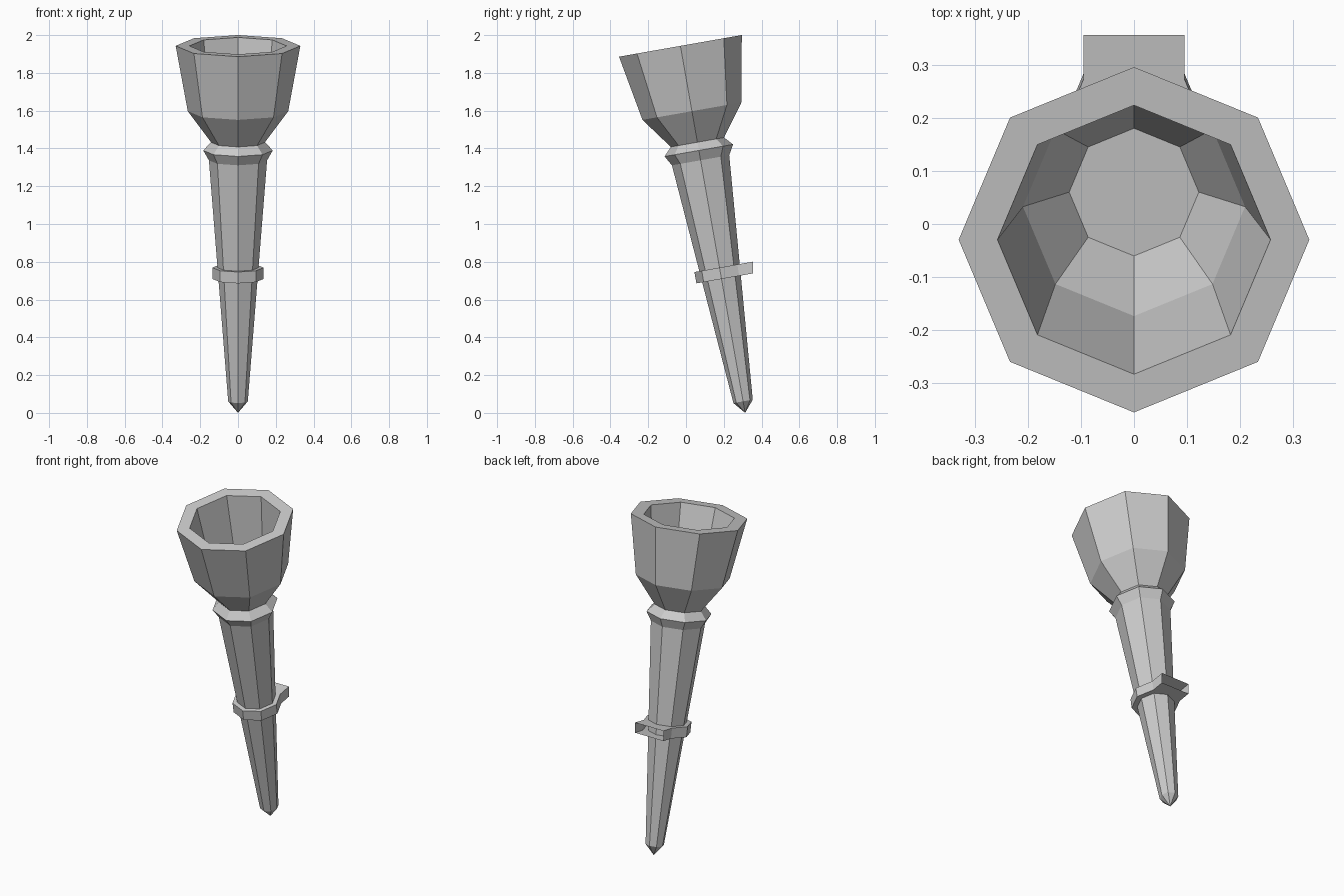
import bpy, bmesh
from math import sin, cos, pi, radians

if "Cube" in bpy.data.objects:
    bpy.data.objects.remove(bpy.data.objects["Cube"])

TILT = radians(10)
BASE_Y = 0.313
SIDES = 8


def finish(name, bm, recalc=True):
    if recalc:
        bmesh.ops.recalc_face_normals(bm, faces=bm.faces)
    mesh = bpy.data.meshes.new(name)
    bm.to_mesh(mesh)
    bm.free()
    ob = bpy.data.objects.new(name, mesh)
    bpy.context.collection.objects.link(ob)
    ob.location = (0, BASE_Y, 0)
    ob.rotation_euler = (TILT, 0, 0)
    return ob


def bridge(bm, a, b, skip=()):
    n = len(a)
    for i in range(n):
        if i not in skip:
            j = (i + 1) % n
            bm.faces.new((a[i], a[j], b[j], b[i]))


def lathe(name, profile, tip=None, floor=False):
    """Eight-sided turned shape from (radius, height) pairs."""
    bm = bmesh.new()
    rings = [[bm.verts.new((r * cos(2 * pi * i / SIDES), r * sin(2 * pi * i / SIDES), h))
              for i in range(SIDES)] for r, h in profile]
    for a, b in zip(rings, rings[1:]):
        bridge(bm, a, b)
    if tip is not None:
        t = bm.verts.new((0, 0, tip))
        for i in range(SIDES):
            bm.faces.new((t, rings[0][(i + 1) % SIDES], rings[0][i]))
    if floor:
        bm.faces.new(rings[-1])
    return finish(name, bm, recalc=False)


# Tapered shaft with pointed end and collar under the cup
lathe("torch_shaft", [(0.052, 0.062), (0.154, 1.358), (0.184, 1.411), (0.143, 1.455)], tip=0.0)

# Hollow flared cup
lathe("torch_cup", [(0.143, 1.455), (0.266, 1.622), (0.33, 1.973),
                    (0.257, 1.973), (0.209, 1.615), (0.122, 1.457)], floor=True)

# Wall bracket: octagonal band whose back runs out to the wall, open at the wall
bm = bmesh.new()
R = 0.135
loops = []
for h in (0.72, 0.781):
    back = (0.356 - BASE_Y + h * sin(TILT)) / cos(TILT)
    pts = [(R * cos(a), R * sin(a)) for a in [radians(135 + 45 * k) for k in range(7)]]
    x = pts[-1][0]
    pts += [(x, back), (-x, back)]
    loops.append([bm.verts.new((px, py, h)) for px, py in pts])
bridge(bm, loops[0], loops[1], skip=(7,))
bm.faces.new(loops[0][::-1])
bm.faces.new(loops[1])
finish("wall_bracket", bm)
